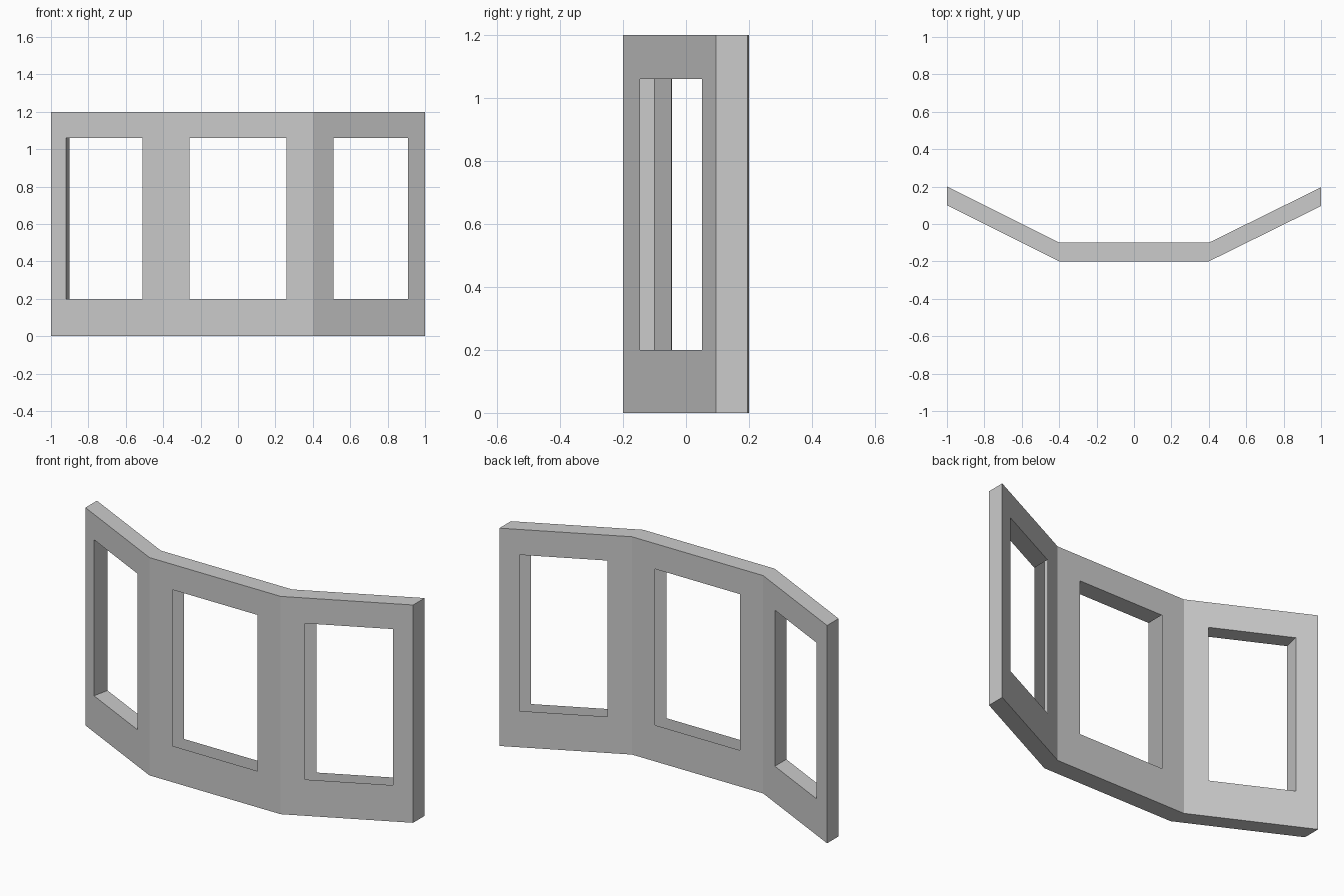
import bpy, bmesh
from mathutils import Vector

if "Cube" in bpy.data.objects:
    bpy.data.objects.remove(bpy.data.objects["Cube"])

ROWS = (0.0, 0.2, 1.06, 1.2)      # floor, sill, head, top
bm = bmesh.new()


def quad(points, outward):
    """Add a quad whose normal points along outward."""
    face = bm.faces.new([bm.verts.new(p) for p in points])
    face.normal_update()
    if face.normal.dot(Vector(outward)) < 0:
        face.normal_flip()


def skin(columns, outward):
    """Flat panel of 3 x 3 cells with the middle one left open."""
    for i in range(3):
        for j in range(3):
            if (i, j) == (1, 1):
                continue
            (xa, ya), (xb, yb) = columns[i:i + 2]
            za, zb = ROWS[j:j + 2]
            quad([(xa, ya, za), (xb, yb, za), (xb, yb, zb), (xa, ya, zb)], outward)


def strip(a, b, c, d, z, outward):
    """Horizontal face between front edge a-b and back edge c-d."""
    quad([(*a, z), (*b, z), (*d, z), (*c, z)], outward)


def upright(a, b, z0, z1, outward):
    """Vertical face from front point a to back point b."""
    quad([(*a, z0), (*b, z0), (*b, z1), (*a, z1)], outward)


def panel(x0, y0, x1, y1, front_hole, back_hole, full_reveal):
    def columns(hole, dy):
        return [(x, y0 + (y1 - y0) * (x - x0) / (x1 - x0) + dy)
                for x in (x0, *hole, x1)]
    f, b = columns(front_hole, 0), columns(back_hole, 0.1)
    skin(f, (0, -1, 0))
    skin(b, (0, 1, 0))
    # top and underside of the wall
    for i in range(3):
        strip(f[i], f[i + 1], b[i], b[i + 1], ROWS[3], (0, 0, 1))
        strip(f[i], f[i + 1], b[i], b[i + 1], ROWS[0], (0, 0, -1))
    # window head; the sill and jambs are open on the hollow panels
    strip(f[1], f[2], b[1], b[2], ROWS[2], (0, 0, -1))
    if full_reveal:
        strip(f[1], f[2], b[1], b[2], ROWS[1], (0, 0, 1))
        upright(f[1], b[1], ROWS[1], ROWS[2], (1, 0, 0))
        upright(f[2], b[2], ROWS[1], ROWS[2], (-1, 0, 0))


# three wall panels
panel(-1.0, 0.1, -0.4, -0.2, (-0.92, -0.51), (-0.90, -0.51), True)
panel(-0.4, -0.2, 0.4, -0.2, (-0.26, 0.26), (-0.26, 0.26), False)
panel(0.4, -0.2, 1.0, 0.096, (0.51, 0.91), (0.51, 0.91), False)

# end caps and inner partitions at the bends
for x, y, side in ((-1.0, 0.1, -1), (-0.4, -0.2, -1), (0.4, -0.2, 1), (1.0, 0.096, 1)):
    for za, zb in zip(ROWS, ROWS[1:]):
        upright((x, y), (x, y + 0.1), za, zb, (side, 0, 0))

bmesh.ops.remove_doubles(bm, verts=bm.verts[:], dist=0.0005)
mesh = bpy.data.meshes.new("bay_window_wall")
bm.to_mesh(mesh)
bm.free()
bpy.context.collection.objects.link(bpy.data.objects.new("bay_window_wall", mesh))
